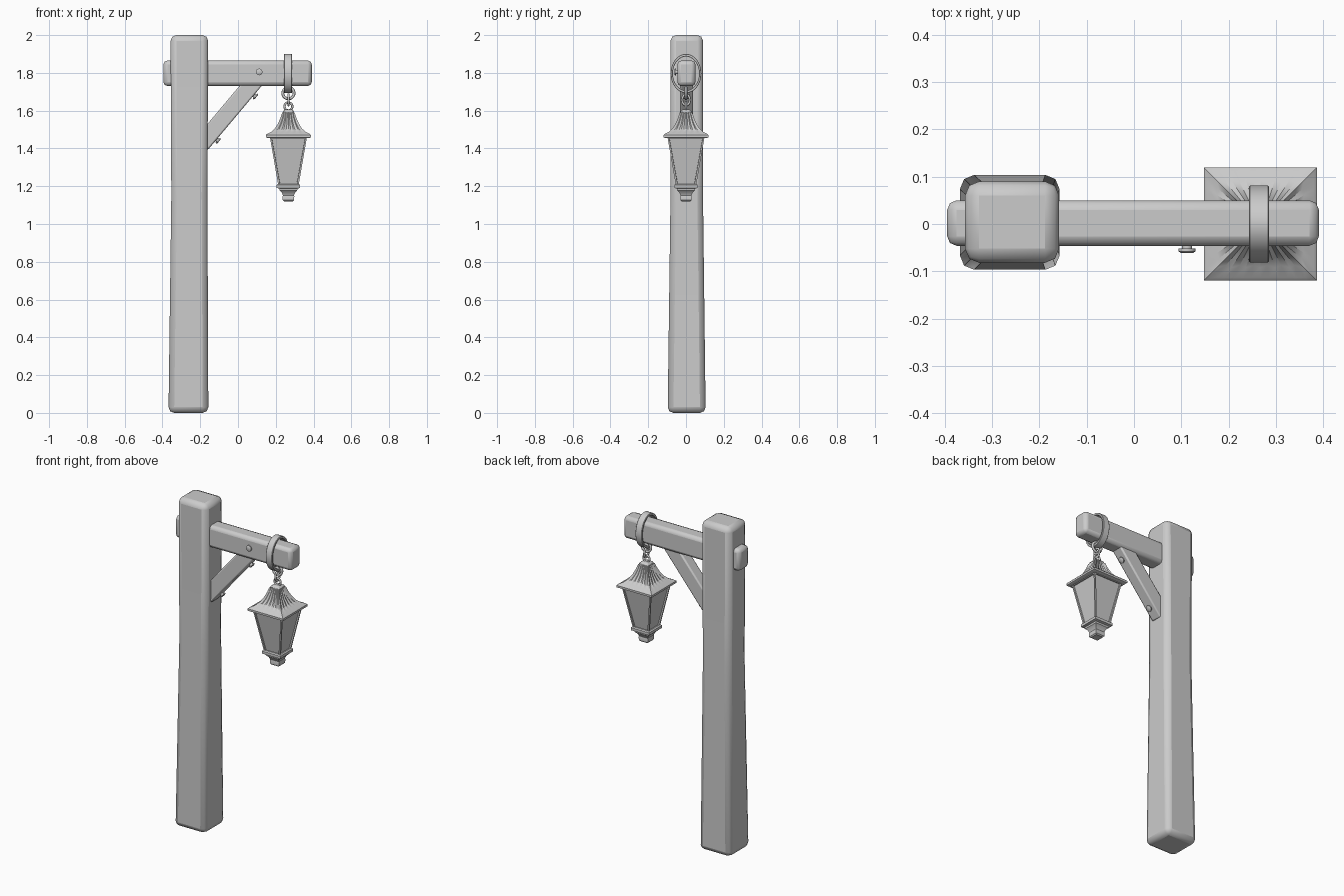
import bpy, bmesh, math
from mathutils import Vector, Matrix

if "Cube" in bpy.data.objects:
    bpy.data.objects.remove(bpy.data.objects["Cube"])

LX = 0.267  # lantern hanging axis


def finish(name, bm, bevel=0, segs=2, angle=35):
    bmesh.ops.recalc_face_normals(bm, faces=bm.faces)
    me = bpy.data.meshes.new(name)
    bm.to_mesh(me)
    bm.free()
    ob = bpy.data.objects.new(name, me)
    bpy.context.collection.objects.link(ob)
    bpy.context.view_layer.objects.active = ob
    ob.select_set(True)
    if bevel:
        m = ob.modifiers.new("bevel", 'BEVEL')
        m.width, m.segments, m.limit_method = bevel, segs, 'ANGLE'
    bpy.ops.object.shade_smooth_by_angle(angle=math.radians(angle))
    ob.select_set(False)
    return ob


def loft(bm, rings, caps=True, closed=False):
    """Skin a list of point loops; closed joins the last loop to the first."""
    vs = [[bm.verts.new(p) for p in r] for r in rings]
    n = len(vs[0])
    pairs = list(zip(vs, vs[1:])) + ([(vs[-1], vs[0])] if closed else [])
    faces = [bm.faces.new((a[i], a[(i + 1) % n], b[(i + 1) % n], b[i]))
             for a, b in pairs for i in range(n)]
    if caps and not closed:
        bm.faces.new(vs[0][::-1])
        bm.faces.new(vs[-1])
    return faces


def rect(x0, x1, y0, y1, z):
    return [(x0, y0, z), (x1, y0, z), (x1, y1, z), (x0, y1, z)]


def square(h, z):
    return rect(LX - h, LX + h, -h, h, z)


def box(name, center, size, bevel, rot_y=0):
    bm = bmesh.new()
    bmesh.ops.create_cube(bm, size=1, matrix=Matrix.Translation(center)
                          @ Matrix.Rotation(rot_y, 4, 'Y') @ Matrix.Diagonal((*size, 1)))
    return finish(name, bm, bevel)


def bolt(name, pos, axis):
    """Shank and wider round head pointing along axis."""
    bm = bmesh.new()
    q = Vector(axis).to_track_quat('Z', 'Y').to_matrix().to_4x4()
    prof = [(0.011, -0.02), (0.011, 0.006), (0.018, 0.006), (0.018, 0.012), (0.013, 0.015)]
    mat = Matrix.Translation(pos) @ q
    loft(bm, [[mat @ Vector((r * math.cos(a), r * math.sin(a), z))
               for a in (math.tau * i / 12 for i in range(12))] for r, z in prof])
    finish(name, bm)


def link(name, z, r, tube, rot_z, stretch=1.0):
    """Chain link standing upright."""
    bm = bmesh.new()
    rot = Matrix.Rotation(rot_z, 3, 'Z')
    rings = []
    for i in range(20):
        a = math.tau * i / 20
        ring = []
        for j in range(8):
            b = math.tau * j / 8
            d = r + tube * math.cos(b)
            ring.append(rot @ Vector((d * math.cos(a), tube * math.sin(b), d * math.sin(a) * stretch))
                        + Vector((LX, 0, z)))
        rings.append(ring)
    loft(bm, rings, closed=True)
    finish(name, bm, angle=60)


# Post, slightly flared at the foot
bm = bmesh.new()
loft(bm, [rect(-0.368, -0.157, -0.097, 0.104, 0), rect(-0.353, -0.162, -0.082, 0.09, 1.15),
          rect(-0.357, -0.158, -0.082, 0.09, 2)])
finish("post", bm, 0.03, 2)

# Beam and diagonal brace
box("beam", (-0.002, 0.002, 1.798), (0.785, 0.096, 0.134), 0.02)
tilt = math.atan2(0.345, 0.29)
box("brace", (-0.046, 0.002, 1.597), (0.46, 0.07, 0.09), 0.008, -tilt)

# Bolts
bolt("beam_bolt", (0.112, -0.046, 1.805), (0, -1, 0))
under = (math.sin(tilt), 0, -math.cos(tilt))
bolt("brace_bolt_low", (-0.112, 0.002, 1.447), under)
bolt("brace_bolt_high", (0.085, 0.002, 1.681), under)

# Flat band around the beam
bm = bmesh.new()
loft(bm, [[(LX + x - 0.003, k * 0.081 * math.cos(a), 1.797 + k * 0.104 * math.sin(a))
           for x, k in ((-0.021, 0.86), (0.021, 0.86), (0.021, 1), (-0.021, 1))]
          for a in (math.tau * i / 32 for i in range(32))], closed=True)
finish("beam_band", bm, 0.002, 1)

# Chain
link("chain_link_top", 1.693, 0.030, 0.0075, 0)
link("chain_link_middle", 1.657, 0.021, 0.006, math.pi / 2, 1.3)
link("chain_link_bottom", 1.622, 0.021, 0.006, 0)


# Fluted flaring roof
def fluted(h, z, depth, n=12):
    pts = []
    for s in range(4):
        rot = Matrix.Rotation(s * math.pi / 2, 3, 'Z')
        for i in range(n):
            k = h * (1 - (depth if i % 2 else 0))
            pts.append(rot @ Vector((k * (2 * i / n - 1), -k, 0)) + Vector((LX, 0, z)))
    return pts


bm = bmesh.new()
loft(bm, [fluted(h, z, d) for h, z, d in (
    (0.110, 1.455, 0), (0.119, 1.459, 0), (0.119, 1.471, 0), (0.113, 1.477, 0), (0.092, 1.487, 0.05),
    (0.072, 1.505, 0.09), (0.055, 1.532, 0.11), (0.042, 1.562, 0.11), (0.033, 1.590, 0.08),
    (0.024, 1.592, 0))])
finish("lantern_roof", bm, angle=30)

# Roof cap
bm = bmesh.new()
loft(bm, [square(h, z) for h, z in ((0.030, 1.583), (0.030, 1.597), (0.018, 1.606))])
finish("roof_cap", bm, 0.003, 1)

# Tapered glass body: framed panes recessed on each side
bm = bmesh.new()
sides = loft(bm, [square(0.053, 1.2), square(0.098, 1.46)])
bmesh.ops.recalc_face_normals(bm, faces=bm.faces)
bmesh.ops.inset_individual(bm, faces=sides, thickness=0.013, depth=0)
bmesh.ops.inset_individual(bm, faces=sides, thickness=0.001, depth=-0.008)
finish("lantern_body", bm)

# Collar, stepped base and foot
bm = bmesh.new()
loft(bm, [square(h, z) for h, z in (
    (0.055, 1.212), (0.062, 1.207), (0.062, 1.191), (0.048, 1.187), (0.046, 1.177), (0.036, 1.168),
    (0.029, 1.152), (0.031, 1.147), (0.030, 1.126), (0.024, 1.120))])
finish("lantern_base", bm, angle=25)
